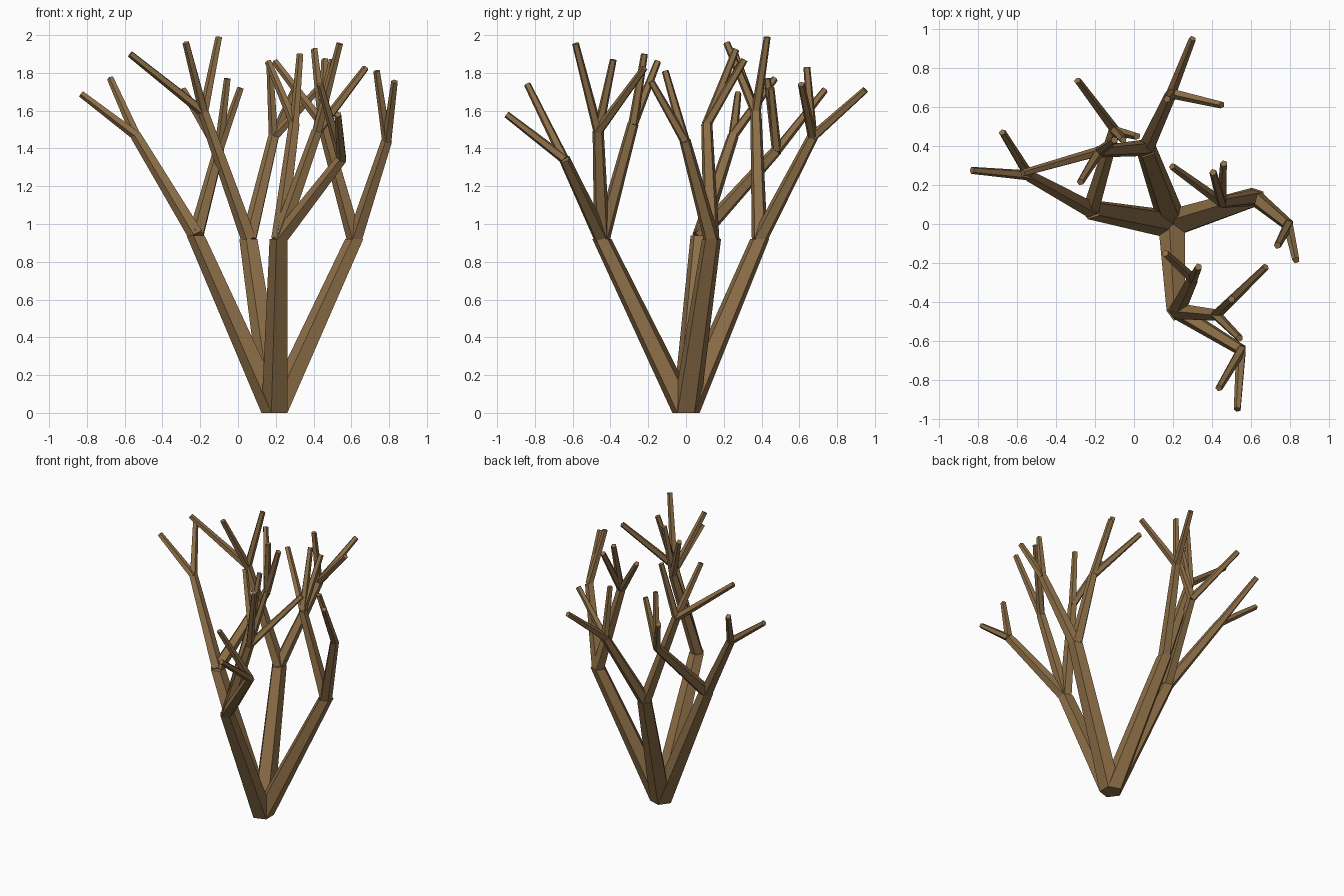
import bpy, bmesh, math
from mathutils import Vector

if "Cube" in bpy.data.objects:
    bpy.data.objects.remove(bpy.data.objects["Cube"])

bark = bpy.data.materials.new("bark_brown")
bark.diffuse_color = (0.27, 0.16, 0.065, 1)
bark.use_nodes = True
bark.node_tree.nodes["Principled BSDF"].inputs["Base Color"].default_value = bark.diffuse_color
SIDES = 5


def limb(bm, a, b, ra, rb, level):
    """Tapered five-sided limb; trunk rings lie flat, the rest square to the limb."""
    a, b = Vector(a), Vector(b)
    axis = Vector((0, 0, 1)) if level else (b - a).normalized()
    if level:
        u, v = Vector((1, 0, 0)), Vector((0, 1, 0))
    else:
        q = Vector((0, 0, 1)).rotation_difference(axis)
        u, v = q @ Vector((1, 0, 0)), q @ Vector((0, 1, 0))
    rings = []
    for p, r in ((a, ra), (b, rb)):
        ring = []
        for i in range(SIDES):
            t = math.radians(180) + i * math.tau / SIDES
            ring.append(bm.verts.new(p + r * (u * math.cos(t) + v * math.sin(t))))
        rings.append(ring)
    lo, hi = rings
    for i in range(SIDES):
        j = (i + 1) % SIDES
        bm.faces.new((lo[i], lo[j], hi[j], hi[i]))
    bm.faces.new(lo[::-1])
    bm.faces.new(hi)


def finish(bm, name):
    mesh = bpy.data.meshes.new(name)
    bm.to_mesh(mesh)
    bm.free()
    mesh.materials.append(bark)
    bpy.context.collection.objects.link(bpy.data.objects.new(name, mesh))


# Branch tree: stem end -> bough end -> twig tips
ROOT = (0.2, 0, 0)
TREE = {
    "left": ((-0.22, 0.075, 0.94), [
        ((-0.54, 0.25, 1.47), [(-0.83, 0.275, 1.69), (-0.675, 0.47, 1.77)]),
        ((-0.10, 0.48, 1.39), [(-0.29, 0.735, 1.71), (-0.055, 0.43, 1.77), (0.015, 0.45, 1.72)]),
    ]),
    "back": ((0.06, 0.39, 0.92), [
        ((-0.18, 0.37, 1.59), [(-0.57, 0.26, 1.90), (-0.275, 0.215, 1.96), (-0.10, 0.43, 1.99)]),
        ((0.19, 0.67, 1.46), [(0.30, 0.95, 1.71), (0.45, 0.61, 1.74), (0.17, 0.64, 1.83)]),
    ]),
    "right": ((0.62, 0.135, 0.92), [
        ((0.79, -0.005, 1.44), [(0.83, -0.185, 1.755), (0.735, -0.11, 1.81)]),
        ((0.45, 0.11, 1.53), [(0.195, 0.295, 1.86), (0.405, 0.265, 1.925), (0.46, 0.31, 1.87)]),
    ]),
    "front": ((0.22, -0.445, 0.92), [
        ((0.55, -0.645, 1.345), [(0.53, -0.95, 1.58), (0.435, -0.84, 1.74)]),
        ((0.42, -0.465, 1.49), [(0.675, -0.22, 1.825), (0.50, -0.385, 1.87), (0.54, -0.585, 1.955)]),
        ((0.30, -0.28, 1.53), [(0.33, -0.22, 1.90), (0.16, -0.15, 1.86)]),
    ]),
}

for side, (stem, boughs) in TREE.items():
    # main stem
    bm = bmesh.new()
    limb(bm, ROOT, stem, 0.076, 0.053, True)
    finish(bm, side + "_stem")
    # boughs and twigs
    bb, bt = bmesh.new(), bmesh.new()
    for end, tips in boughs:
        limb(bb, stem, end, 0.044, 0.031, False)
        for tip in tips:
            limb(bt, end, tip, 0.027, 0.019, False)
    finish(bb, side + "_boughs")
    finish(bt, side + "_twigs")
